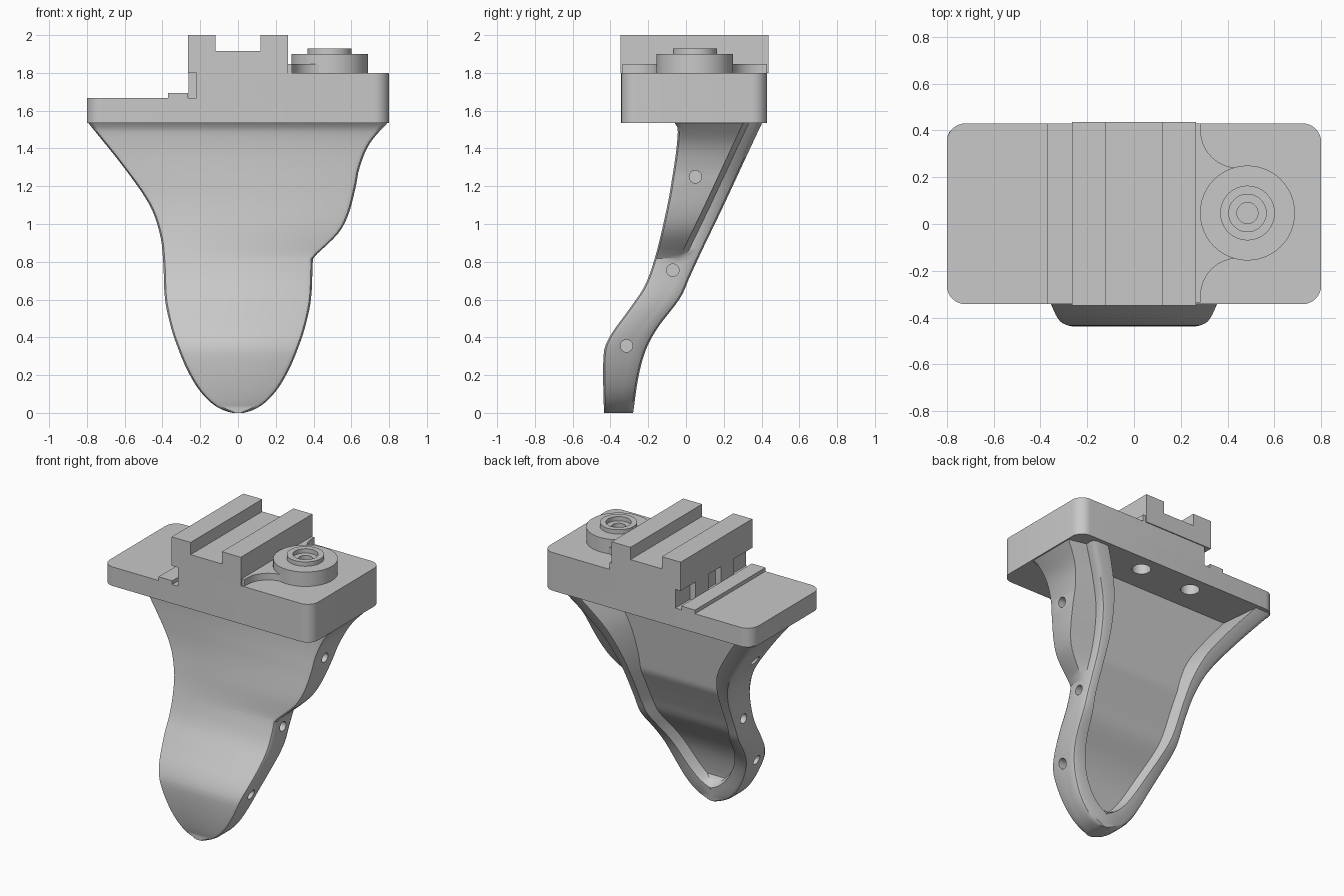
import bpy, bmesh, math
from mathutils import Matrix

cube = bpy.data.objects.get("Cube")
if cube:
    bpy.data.objects.remove(cube, do_unlink=True)

grey = bpy.data.materials.new("plain grey")
grey.use_nodes = True
COLOUR = (0.58, 0.58, 0.58, 1)
grey.diffuse_color = COLOUR
grey.node_tree.nodes["Principled BSDF"].inputs["Base Color"].default_value = COLOUR


def make_object(name, bm):
    bmesh.ops.remove_doubles(bm, verts=bm.verts, dist=0.0005)
    bmesh.ops.recalc_face_normals(bm, faces=bm.faces)
    mesh = bpy.data.meshes.new(name)
    bm.to_mesh(mesh)
    bm.free()
    mesh.materials.append(grey)
    obj = bpy.data.objects.new(name, mesh)
    bpy.context.collection.objects.link(obj)
    return obj


def loft(name, rings):
    """Skin a list of equal point rings and cap both ends."""
    bm = bmesh.new()
    rows = [[bm.verts.new(p) for p in ring] for ring in rings]
    n = len(rows[0])
    for a, b in zip(rows, rows[1:]):
        for i in range(n):
            j = (i + 1) % n
            bm.faces.new((a[i], a[j], b[j], b[i]))
    bm.faces.new(rows[0])
    bm.faces.new(rows[-1])
    return make_object(name, bm)


def prism(name, outline, z0, z1):
    return loft(name, [[(x, y, z) for x, y in outline] for z in (z0, z1)])


def box(name, x0, x1, y0, y1, z0, z1):
    return prism(name, [(x0, y0), (x1, y0), (x1, y1), (x0, y1)], z0, z1)


def arc(cx, cy, r, a0, a1, steps=8):
    angles = [math.radians(a0 + (a1 - a0) * i / steps) for i in range(steps + 1)]
    return [(cx + r * math.cos(a), cy + r * math.sin(a)) for a in angles]


def smooth(obj, angle=30):
    bpy.ops.object.select_all(action='DESELECT')
    obj.select_set(True)
    bpy.context.view_layer.objects.active = obj
    bpy.ops.object.shade_smooth_by_angle(angle=math.radians(angle))


def cut(obj, cylinders):
    """Drill cylinders given as (centre, radius, length, axis)."""
    bm = bmesh.new()
    for centre, r, length, axis in cylinders:
        turn = Matrix.Rotation(math.pi / 2, 4, 'Y') if axis == 'X' else Matrix()
        bmesh.ops.create_cone(bm, cap_ends=True, segments=24, radius1=r, radius2=r,
                              depth=length, matrix=Matrix.Translation(centre) @ turn)
    cutter = make_object("hole_cutter", bm)
    cutter.hide_render = True
    mod = obj.modifiers.new("holes", 'BOOLEAN')
    mod.operation = 'DIFFERENCE'
    mod.solver = 'EXACT'
    mod.object = cutter
    bpy.context.view_layer.objects.active = obj
    bpy.ops.object.modifier_apply(modifier=mod.name)
    bpy.data.objects.remove(cutter, do_unlink=True)


def curve(points):
    """Smooth function of height through (z, value) points."""
    def slope(i):
        a, b = points[max(i - 1, 0)], points[min(i + 1, len(points) - 1)]
        return (b[1] - a[1]) / (b[0] - a[0])

    def value(z):
        z = min(max(z, points[0][0]), points[-1][0])
        i = max(k for k in range(len(points) - 1) if points[k][0] <= z)
        (z0, v0), (z1, v1) = points[i], points[i + 1]
        h = z1 - z0
        t = (z - z0) / h
        return (v0 * (1 + 2 * t) * (1 - t) ** 2 + slope(i) * h * t * (1 - t) ** 2
                + v1 * t * t * (3 - 2 * t) + slope(i + 1) * h * t * t * (t - 1))
    return value


# Recessed grip: side outlines and front and back faces as functions of height
lower = [(0, 0.03), (0.008, 0.06), (0.025, 0.1), (0.06, 0.15), (0.13, 0.212), (0.23, 0.27),
         (0.33, 0.313), (0.45, 0.354), (0.6, 0.386), (0.8, 0.396)]
left_edge = curve(lower + [(0.94, 0.412), (1.1, 0.468), (1.3, 0.605), (1.55, 0.805)])
rim_edge = curve(lower + [(1.0, 0.41), (1.2, 0.46), (1.35, 0.54), (1.55, 0.68)])
wing_edge = curve([(0.82, 0.395), (0.95, 0.53), (1.05, 0.584), (1.2, 0.624),
                   (1.3, 0.644), (1.43, 0.7), (1.55, 0.805)])
front_face = curve([(0, -0.435), (0.32, -0.435), (0.41, -0.4), (0.55, -0.3), (0.67, -0.22),
                    (0.82, -0.165), (1.0, -0.12), (1.2, -0.08), (1.5, -0.043), (1.55, -0.07)])
back_face = curve([(0, -0.28), (0.2, -0.25), (0.34, -0.21), (0.45, -0.15), (0.61, -0.03),
                   (0.72, 0.02), (0.85, 0.08), (1.1, 0.2), (1.38, 0.33), (1.55, 0.41)])


def outer_right(z):
    return max(rim_edge(z), wing_edge(z)) if z > 0.82 else rim_edge(z)


def inner(edge, z):
    """Half width of the recess, one rim's width inside the outline."""
    return max(0, edge(z - 0.085) - 0.06) if z > 0.085 else 0


def grip_ring(z):
    left, rim, right = left_edge(z), rim_edge(z), outer_right(z)
    yf, yb = front_face(z), back_face(z)
    r = min(0.03, left / 2)
    k = r * 0.3
    in_l, in_r = inner(left_edge, z), inner(rim_edge, z)
    # The recess is shallow below and steepens into a deeper wall near the top
    depth = max(0.075, yb - 0.055 - 0.115 * (z - 0.95))
    floor = yb - depth * min(1, in_l / 0.1)
    ring = [(-left, yf + r), (-left + k, yf + k), (-left + r, yf),
            (right - r, yf), (right - k, yf + k), (right, yf + r),
            (right, yb - 0.1), (rim, yb - 0.07),
            (rim, yb - r), (rim - k, yb - k), (rim - r, yb),
            (in_r, yb), (max(0, in_r - 0.03), floor),
            (-max(0, in_l - 0.03), floor), (-in_l, yb),
            (-left + r, yb), (-left + k, yb - k), (-left, yb - r)]
    return [(x, y, z) for x, y in ring]


heights = [0, 0.003, 0.008, 0.016, 0.025, 0.04, 0.06]
heights += [0.08 + 0.0147 * i for i in range(8)] + [0.2 + 0.0268 * i for i in range(51)]
grip = loft("grip", [grip_ring(z) for z in heights])
side_holes = []
for y, z in ((0.05, 1.25), (-0.07, 0.755), (-0.315, 0.355)):
    for x in (outer_right(z), -left_edge(z)):
        side_holes.append(((x, y, z), 0.033, 0.14, 'X'))
cut(grip, side_holes)
smooth(grip, 35)

# Base plate with rounded corners and two holes underneath
BACK, FRONT, END, RAD = 0.43, -0.343, 0.8, 0.08
BOTTOM, STEP, TOP = 1.535, 1.667, 1.80
right_corners = (arc(END - RAD, FRONT + RAD, RAD, -90, 0)
                 + arc(END - RAD, BACK - RAD, RAD, 0, 90))
left_corners = (arc(RAD - END, BACK - RAD, RAD, 90, 180)
                + arc(RAD - END, FRONT + RAD, RAD, 180, 270))
plate = prism("base_plate", right_corners + left_corners, BOTTOM, STEP)
cut(plate, [((x, 0.31, BOTTOM), 0.06, 0.18, 'Z') for x in (-0.2, 0.2)])
smooth(plate)

# Raised half of the plate, and the thin ridge beside the rail
smooth(prism("raised_plate", right_corners + [(-0.22, BACK), (-0.22, FRONT)], STEP, TOP))
box("side_ridge", -0.37, -0.265, FRONT, BACK, STEP, 1.693)

# Tabs under the overhanging edge of the rail
for y in (-0.08, 0.2):
    box("rail_tab", -0.262, -0.22, y - 0.07, y + 0.07, STEP, TOP)

# Grooved rail
rail = [(-0.265, TOP), (0.265, TOP), (0.265, 2.0), (0.12, 2.0),
        (0.12, 1.915), (-0.12, 1.915), (-0.12, 2.0), (-0.265, 2.0)]
loft("rail", [[(x, y, z) for x, z in rail] for y in (-0.348, 0.437)])

# Pad joining the rail to the round boss with concave fillets
BX, BY = 0.485, 0.047
fillet = [(0.265, BACK), (0.285, BACK)] + arc(0.445, 0.4, 0.16, 180, 270)
mirrored = [(x, 2 * BY - y) for x, y in reversed(fillet)]
smooth(prism("boss_pad", fillet + mirrored, TOP, 1.847))

# Round stepped boss with a sunken centre
steps = [(0.203, 1.8), (0.203, 1.9), (0.117, 1.9), (0.117, 1.93), (0.08, 1.93),
         (0.08, 1.9), (0.045, 1.9), (0.045, 1.86)]
smooth(loft("boss", [[(x, y, z) for x, y in arc(BX, BY, r, 0, 352.5, 47)] for r, z in steps]))
